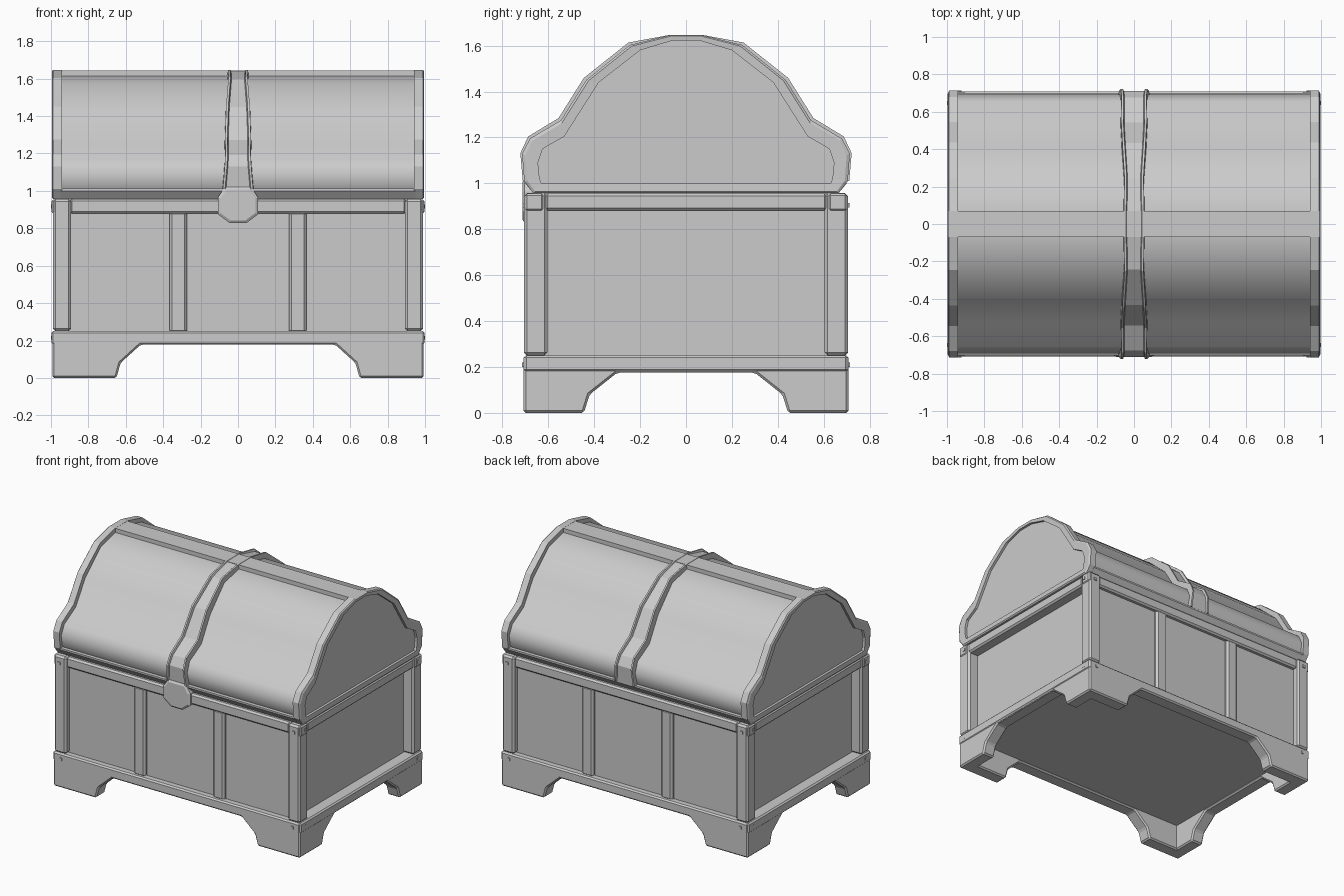
import bpy, bmesh, math
from mathutils import Vector

if "Cube" in bpy.data.objects:
    bpy.data.objects.remove(bpy.data.objects["Cube"])


def loft(name, loops, mirror="", bevel=0.0, smooth=None):
    """Skin equal-length closed loops, cap both ends, then bevel and mirror about the origin."""
    bm = bmesh.new()
    rows = [[bm.verts.new(p) for p in loop] for loop in loops]
    n = len(rows[0])
    for a, b in zip(rows, rows[1:]):
        for i in range(n):
            j = (i + 1) % n
            bm.faces.new((a[i], a[j], b[j], b[i]))
    bm.faces.new(rows[0])
    bm.faces.new(rows[-1])
    bmesh.ops.recalc_face_normals(bm, faces=bm.faces)
    mesh = bpy.data.meshes.new(name)
    bm.to_mesh(mesh)
    bm.free()
    ob = bpy.data.objects.new(name, mesh)
    bpy.context.collection.objects.link(ob)
    if bevel:
        m = ob.modifiers.new("bevel", "BEVEL")
        m.width, m.segments = bevel, 1
        m.limit_method, m.angle_limit = "ANGLE", math.radians(30)
    if mirror:
        m = ob.modifiers.new("mirror", "MIRROR")
        m.use_axis = ["x" in mirror, "y" in mirror, False]
        m.use_mirror_merge = False
    if smooth:
        bpy.ops.object.select_all(action="DESELECT")
        ob.select_set(True)
        bpy.context.view_layer.objects.active = ob
        bpy.ops.object.shade_smooth_by_angle(angle=math.radians(smooth))
    return ob


def box(name, x, y, z, mirror="", bevel=0.0):
    ring = [(x[0], y[0]), (x[1], y[0]), (x[1], y[1]), (x[0], y[1])]
    return loft(name, [[(a, b, h) for a, b in ring] for h in z], mirror, bevel)


def both(half):
    """Complete a half profile given from the outside in."""
    return half + [(-a, z) for a, z in reversed(half)]


def along_x(profile, x):
    return [(x, a, z) for a, z in profile]


def along_y(profile, y):
    return [(a, y, z) for a, z in profile]


# Plinth: arched boards with bracket feet
front_arch = both([(.993, .25), (.993, 0), (.65, 0), (.628, .08), (.52, .178)])
loft("front_and_back_plinth", [along_y(front_arch, y) for y in (-.708, -.605)], "y", .01)
side_arch = both([(.70, .245), (.70, 0), (.445, 0), (.42, .08), (.30, .175)])
loft("side_plinth", [along_x(side_arch, x) for x in (.895, .993)], "x", .01)
box("side_plinth_band", (.90, .998), (-.706, .706), (.178, .251), "x", .01)

# Body: core panels, corner posts, rails and strips
box("body_core", (-.91, .91), (-.66, .66), (.19, .975))
box("corner_post", (.894, .99), (.604, .706), (.25, .957), "xy", .013)
box("post_cap", (.96, .996), (.622, .70), (.88, .955), "xy", .008)
box("front_and_back_rail", (-.90, .90), (.64, .692), (.878, .957), "y", .012)
box("side_rail", (.89, .988), (-.615, .615), (.88, .956), "x", .012)
box("panel_strip", (.272, .366), (.645, .684), (.24, .89), "xy", .014)

# Small square studs
box("post_stud_front", (.935, .955), (.70, .713), (.895, .915), "xy")
box("post_stud_side", (.99, 1.0), (.637, .657), (.907, .927), "xy")
box("plinth_stud_front", (.922, .942), (.70, .714), (.20, .22), "xy")
box("plinth_stud_side", (.99, 1.0), (.635, .655), (.205, .225), "xy")

# Lid: smooth inset panel, bottom lip, flush ridge
panel = both([(.63, .955), (.68, 1.02), (.692, 1.10), (.656, 1.17),
              (.525, 1.245), (.412, 1.42), (.235, 1.575), (.07, 1.615)])
loft("lid_panel", [along_x(panel, x) for x in (-.95, .95)], smooth=40)
lip = [(.60, .957), (.665, .957), (.70, 1.0), (.70, 1.012), (.60, 1.012)]
loft("lid_lip", [along_x(lip, x) for x in (-.95, .95)], "y")
box("lid_ridge", (-.95, .95), (-.07, .07), (1.59, 1.645))

# Lid end rims with recessed end panels
outer_half = [(.665, .957), (.705, 1.01), (.714, 1.13), (.68, 1.195),
              (.545, 1.275), (.435, 1.45), (.245, 1.603), (.07, 1.646)]
inner_half = [(.63, 1.0), (.638, 1.02), (.645, 1.09), (.625, 1.15),
              (.53, 1.205), (.38, 1.44), (.20, 1.58), (.06, 1.622)]
mid_half = [((a + 4 * c) / 5, (b + 4 * d) / 5)
            for (a, b), (c, d) in zip(inner_half, outer_half)]
rim = [(outer_half, .94), (outer_half, .988), (mid_half, .995),
       (inner_half, .993), (inner_half, .975)]
loft("lid_end_rim", [along_x(both(h), x) for h, x in rim], "x")

# Wavy strap over the lid: flat band with a raised rib along each edge
path = [Vector((0, a, z)) for a, z in both(outer_half[1:])]
half_width = [.084, .074, .07, .072, .066, .054, .057]
lift = [.006, .008, .012, .014, .014, .012, .001]
half_width += half_width[::-1]
lift += lift[::-1]
sections = []
for i, p in enumerate(path):
    t = (path[min(i + 1, len(path) - 1)] - path[max(i - 1, 0)]).normalized()
    normal = Vector((0, t.z, -t.y))
    w, top = half_width[i], lift[i]
    right = [(w - .02, -.004), (w - .015, top), (w - .003, top), (w, -.045)]
    shape = [(-x, d) for x, d in reversed(right)] + right
    sections.append([p + normal * d + Vector((x, 0, 0)) for x, d in shape])
loft("lid_strap", sections)

# Lock plate on the front only
plate = both([(.045, .828), (.108, .875), (.108, .965), (.07, 1.02)])
small = [(a * .86, .922 + (z - .922) * .86) for a, z in plate]
loft("lock_plate", [along_y(plate, -.65), along_y(plate, -.703), along_y(small, -.712)])
